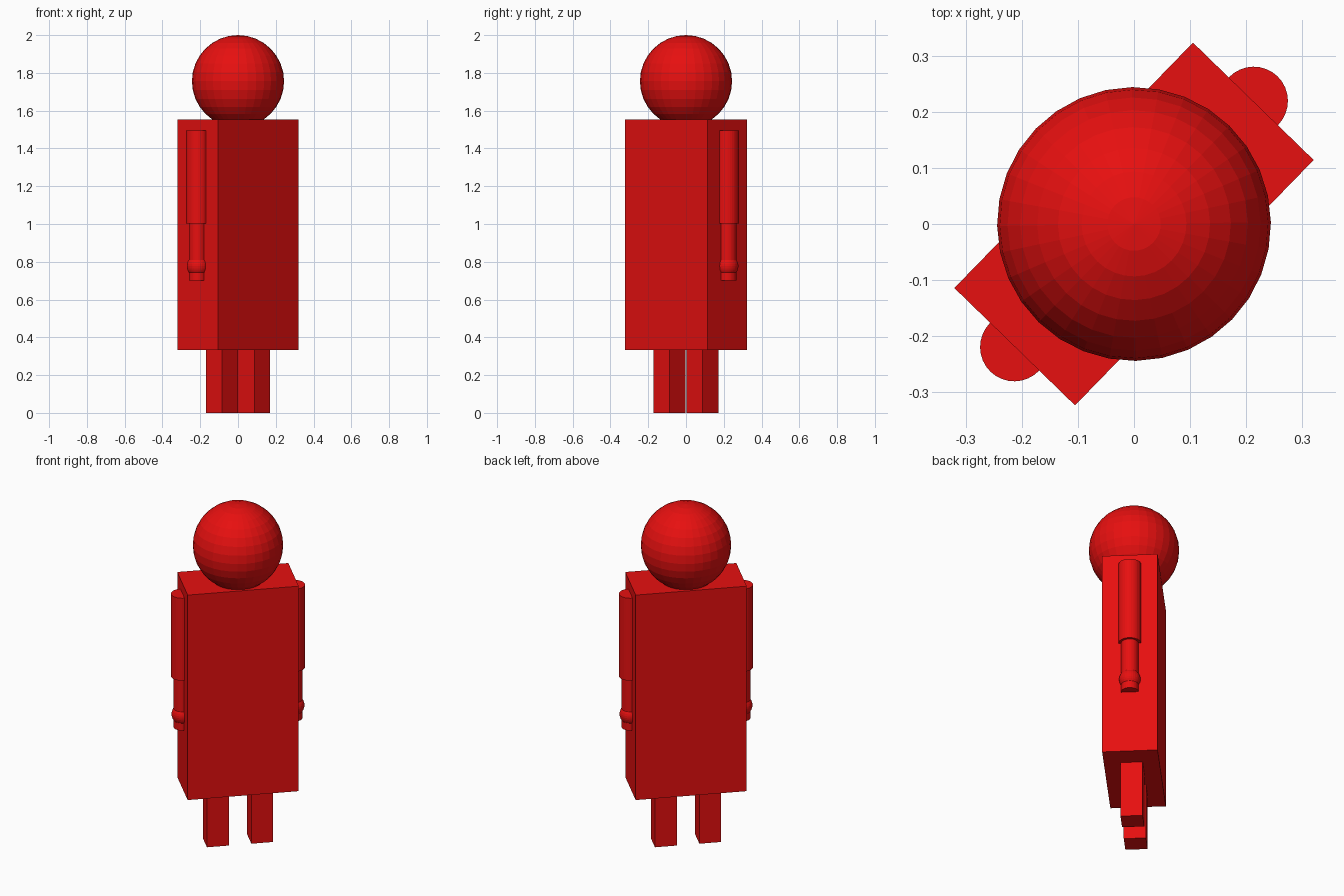
import bpy
import math
from mathutils import Matrix

old = bpy.data.objects.get("Cube")
if old:
    bpy.data.objects.remove(old)

RED = (0.8, 0.005, 0.005, 1.0)
TURN = Matrix.Rotation(math.radians(45.8), 4, "Z")  # the figure stands turned

red = bpy.data.materials.new("red")
red.use_nodes = True
red.diffuse_color = RED
red.node_tree.nodes["Principled BSDF"].inputs["Base Color"].default_value = RED


def finish(name):
    """Name, turn and colour the primitive just added."""
    obj = bpy.context.object
    obj.name = obj.data.name = name
    obj.data.materials.append(red)
    bpy.ops.object.transform_apply(location=True, rotation=True, scale=True)
    obj.data.transform(TURN)
    return obj


def box(name, x, width, depth, bottom, top):
    bpy.ops.mesh.primitive_cube_add(size=1, location=(x, 0, (bottom + top) / 2))
    bpy.context.object.scale = (width, depth, top - bottom)
    return finish(name)


def cylinder(name, x, radius, bottom, top):
    bpy.ops.mesh.primitive_cylinder_add(
        vertices=32, radius=radius, depth=top - bottom,
        location=(x, 0, (bottom + top) / 2))
    return finish(name)


def ball(name, x, radius, z):
    bpy.ops.mesh.primitive_uv_sphere_add(
        segments=32, ring_count=16, radius=radius, location=(x, 0, z))
    return finish(name)


# Body and head
box("torso", 0, 0.61, 0.30, 0.333, 1.553)
ball("head", 0, 0.244, 1.756)

# Limbs, the arms half sunk into the sides of the torso
for side, s in (("left", 1), ("right", -1)):
    box(side + "_leg", s * 0.122, 0.12, 0.12, 0, 0.34)
    arm_x = s * 0.306
    cylinder(side + "_upper_arm", arm_x, 0.061, 1.003, 1.494)
    cylinder(side + "_forearm", arm_x, 0.047, 0.70, 1.01)
    ball(side + "_hand", arm_x, 0.058, 0.777)
